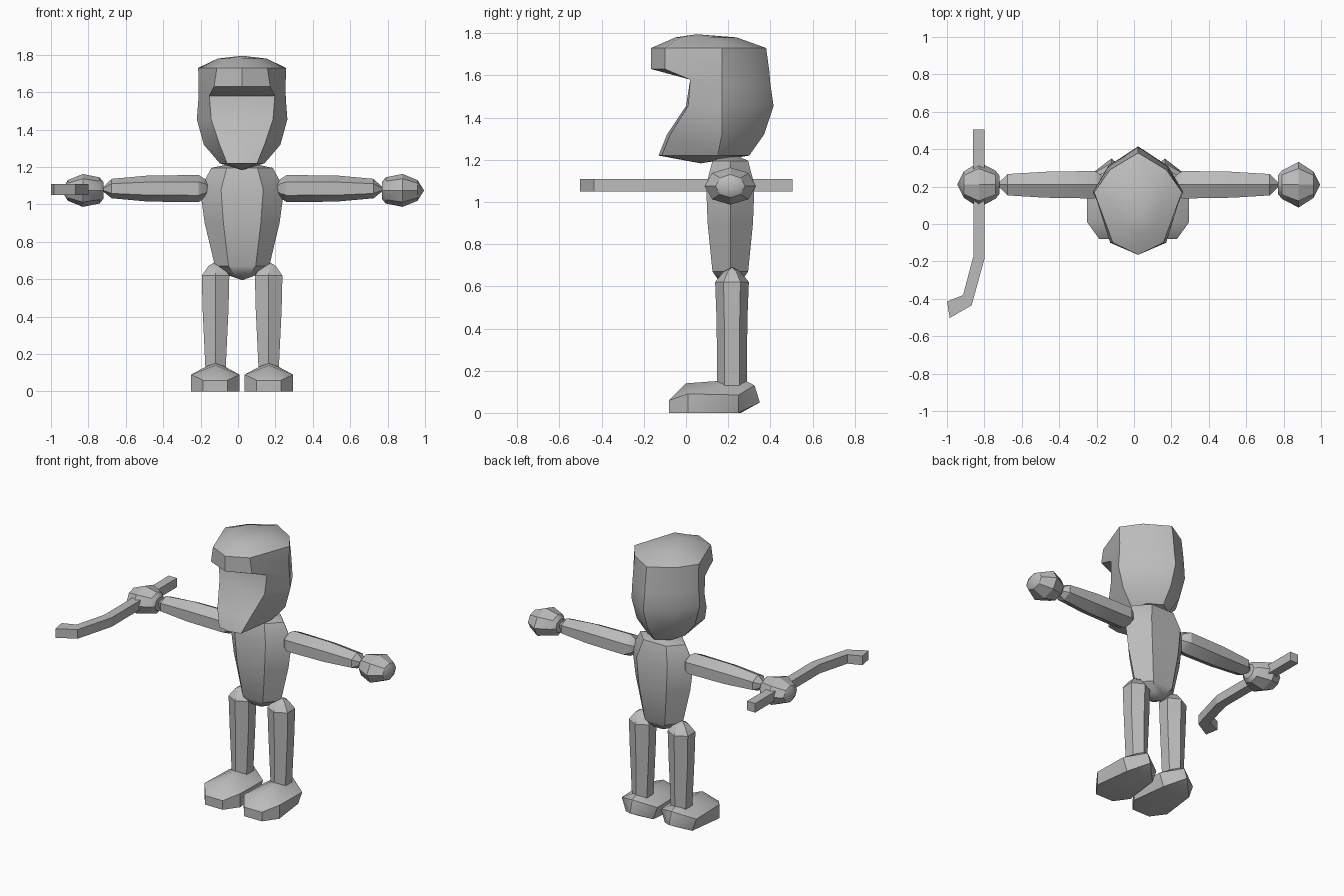
import bpy, bmesh, math
from mathutils import Vector

if "Cube" in bpy.data.objects:
    bpy.data.objects.remove(bpy.data.objects["Cube"])

CX, CY = 0.025, 0.21          # body axis
grey = bpy.data.materials.new("plain grey")
grey.diffuse_color = (0.5, 0.5, 0.5, 1)
grey.use_nodes = True
grey.node_tree.nodes["Principled BSDF"].inputs["Base Color"].default_value = grey.diffuse_color


def finish(bm, name, loc=(0, 0, 0), mirror=False, angle=30):
    bmesh.ops.recalc_face_normals(bm, faces=bm.faces)
    me = bpy.data.meshes.new(name)
    bm.to_mesh(me)
    bm.free()
    me.materials.append(grey)
    me.shade_smooth()
    me.set_sharp_from_angle(angle=math.radians(angle))
    ob = bpy.data.objects.new(name, me)
    ob.location = loc
    bpy.context.collection.objects.link(ob)
    if mirror:
        ob.modifiers.new("mirror", 'MIRROR').use_mirror_merge = False
    return ob


def loft(rings, start=None, end=None):
    """Skin a list of rings; close each end with a point or a flat cap."""
    bm = bmesh.new()
    loops = [[bm.verts.new(p) for p in r] for r in rings]
    n = len(rings[0])
    for a, b in zip(loops, loops[1:]):
        for i in range(n):
            j = (i + 1) % n
            bm.faces.new((a[i], a[j], b[j], b[i]))
    for loop, tip in ((loops[0], start), (loops[-1], end)):
        if tip is None:
            bm.faces.new(loop)
        else:
            v = bm.verts.new(tip)
            for i in range(n):
                bm.faces.new((loop[i], loop[(i + 1) % n], v))
    return bm


def ring(n, ra, rb, place, turn=0.0):
    """Regular n-gon with radii ra, rb, positioned by place(a, b)."""
    out = []
    for i in range(n):
        t = 2 * math.pi * (i + turn) / n
        out.append(place(ra * math.cos(t), rb * math.sin(t)))
    return out


# Head with peaked brow: front y, front corner, side, back corner, back y
def head_ring(z, front, fc, side, bc, back, zf=None):
    zf = z if zf is None else zf
    half = [(*fc, zf), (*side, z), (*bc, z)]
    return ([(0, front, zf)] + half + [(0, back, z)]
            + [(-x, y, h) for x, y, h in reversed(half)])


head = loft([
    head_ring(1.78, -0.05, (.08, -.03), (.13, .12), (.08, .20), .24),
    head_ring(1.73, -.165, (.135, -.10), (.235, .17), (.15, .29), .38),
    head_ring(1.62, -.165, (.15, -.10), (.232, .17), (.155, .30), .395, 1.63),
    head_ring(1.56, .02, (.175, .02), (.234, .17), (.157, .305), .40, 1.58),
    head_ring(1.455, .0, (.165, .01), (.242, .17), (.16, .31), .415),
    head_ring(1.32, -.09, (.12, -.075), (.205, .17), (.135, .29), .37),
    head_ring(1.22, -.13, (.08, -.115), (.12, .15), (.085, .25), .30),
], start=(0, .05, 1.795), end=(0, .07, 1.183))
finish(head, "head", (CX - .003, 0, 0))

# Torso: tapered six-sided barrel
torso = loft([
    ring(6, rx, ry * 1.15, lambda a, b, z=z: (a, b, z))
    for z, rx, ry in ((1.195, .165, .085), (1.08, .225, .115), (.9, .20, .108),
                      (.67, .145, .085), (.62, .07, .05))
], start=(0, .01, 1.23), end=(0, 0, .595))
finish(torso, "torso", (CX - .003, CY, 0))

# Arms: six-sided, ridge on top, reaching sideways
arm = loft([
    ring(6, rz, ry, lambda a, b, x=x: (x, b, 1.085 + a))
    for x, rz, ry in ((.20, .05, .06), (.235, .072, .085), (.50, .07, .08),
                      (.70, .052, .066))
], start=(.165, 0, 1.085), end=(.76, 0, 1.08))
finish(arm, "arms", (CX, CY, 0), True)

# Fists: faceted lumps
fist = loft([
    ring(8, rz, ry, lambda a, b, x=x: (x, b, 1.075 + a))
    for x, rz, ry in ((.745, .045, .05), (.765, .07, .075), (.855, .088, .122),
                      (.935, .055, .07))
], end=(.97, 0, 1.075))
finish(fist, "fists", (CX, CY, 0), True)

# Legs: six-sided columns with pointed hips
leg = loft([
    ring(6, ry, rx, lambda a, b, z=z: (.142 + b, a, z))
    for z, rx, ry in ((.67, .045, .04), (.62, .085, .08), (.44, .08, .073),
                      (.11, .062, .07))
], start=(.15, 0, .69))
finish(leg, "legs", (CX - .003, CY + .008, 0), True)

# Feet: flat soled wedges
foot = bmesh.new()
half = [(.065, -.08, 0), (.13, .01, 0), (.10, .25, 0),
        (.065, -.08, .06), (.13, .01, .09), (.13, .25, .085)]
pts = [(s * x, y, z) for x, y, z in half for s in (1, -1)]
pts += [(0, .0, .14), (0, .27, .16), (0, .325, .13), (0, .35, .05), (0, .26, 0)]
for x, y, z in pts:
    foot.verts.new((.143 + x, y, z))
bmesh.ops.convex_hull(foot, input=foot.verts)
bmesh.ops.dissolve_limit(foot, angle_limit=.02, verts=foot.verts, edges=foot.edges)
finish(foot, "feet", (CX - .003, 0, 0), True)

# Bent stick held in one fist: square section swept along a plan path
path = [((-.86, .505), (-.80, .505)), ((-.858, -.17), (-.798, -.18)),
        ((-.914, -.38), (-.868, -.435)), ((-1, -.415), (-.985, -.502))]
stick = loft([[(*l, 1.05), (*r, 1.05), (*r, 1.11), (*l, 1.11)] for l, r in path])
finish(stick, "bent_stick", angle=10)
